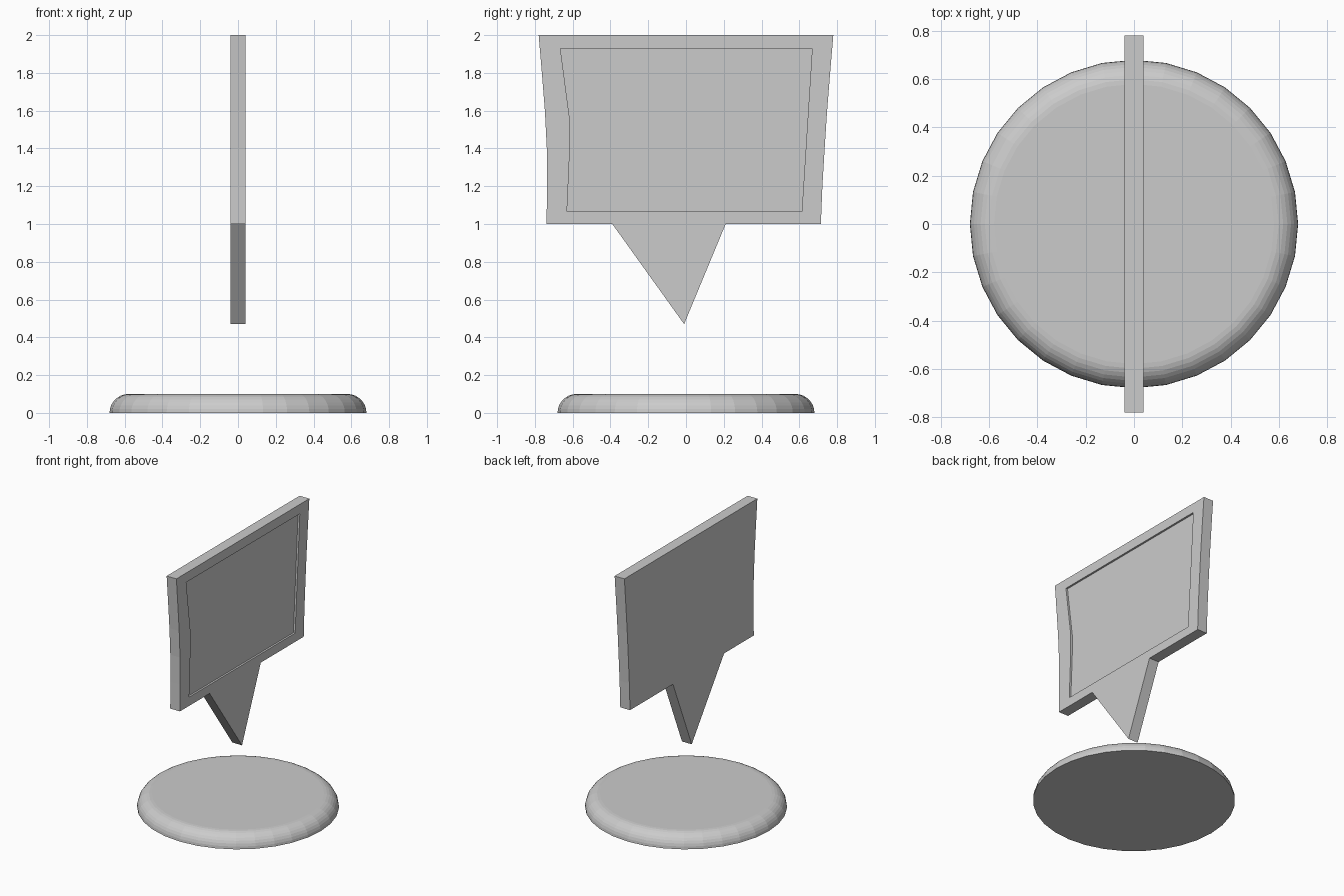
import bpy, bmesh
from math import sin, cos, pi, tau

if "Cube" in bpy.data.objects:
    bpy.data.objects.remove(bpy.data.objects["Cube"])


def finish(bm, name):
    bmesh.ops.recalc_face_normals(bm, faces=bm.faces)
    me = bpy.data.meshes.new(name)
    bm.to_mesh(me)
    bm.free()
    ob = bpy.data.objects.new(name, me)
    bpy.context.collection.objects.link(ob)
    return ob


def plate(name, outline, x0, x1):
    """Extrude a (y, z) outline from x0 to x1."""
    bm = bmesh.new()
    face = bm.faces.new([bm.verts.new((x0, y, z)) for y, z in outline])
    out = bmesh.ops.extrude_face_region(bm, geom=[face], use_keep_orig=True)
    verts = [v for v in out["geom"] if isinstance(v, bmesh.types.BMVert)]
    bmesh.ops.translate(bm, verts=verts, vec=(x1 - x0, 0, 0))
    return finish(bm, name)


# Base: 32-sided disc with a rounded upper rim
SIDES, STEPS, R, H = 32, 8, 0.68, 0.10
bm = bmesh.new()
rings = []
for s in range(STEPS + 1):
    a = s / STEPS * pi / 2
    r, z = R - H + H * cos(a), H * sin(a)
    rings.append([bm.verts.new((r * cos(tau * i / SIDES), r * sin(tau * i / SIDES), z))
                  for i in range(SIDES)])
for lo, hi in zip(rings, rings[1:]):
    for i in range(SIDES):
        j = (i + 1) % SIDES
        bm.faces.new((lo[i], lo[j], hi[j], hi[i]))
bm.faces.new(rings[0])
bm.faces.new(rings[-1])
finish(bm, "base")

# Sign panel: flared sides and a pointed tail
outline = [(-0.78, 2.0), (-0.763, 1.8), (-0.747, 1.6), (-0.737, 1.4), (-0.736, 1.2),
           (-0.738, 1.0), (-0.39, 1.0), (-0.01, 0.47), (0.21, 1.0), (0.714, 1.0),
           (0.722, 1.2), (0.734, 1.4), (0.747, 1.6), (0.763, 1.8), (0.78, 2.0)]
panel = plate("sign_panel", outline, -0.04, 0.04)

# Shallow recess on the +x face
recess = [(-0.665, 1.93), (-0.615, 1.55), (-0.615, 1.40), (-0.63, 1.065),
          (0.613, 1.065), (0.668, 1.93)]
cutter = plate("recess_cutter", recess, 0.026, 0.1)
cutter.hide_render = True
cutter.hide_viewport = False

mod = panel.modifiers.new("recess", "BOOLEAN")
mod.operation = "DIFFERENCE"
mod.solver = "EXACT"
mod.object = cutter
bpy.context.view_layer.objects.active = panel
panel.select_set(True)
bpy.ops.object.modifier_apply(modifier=mod.name)
bpy.data.objects.remove(cutter)
